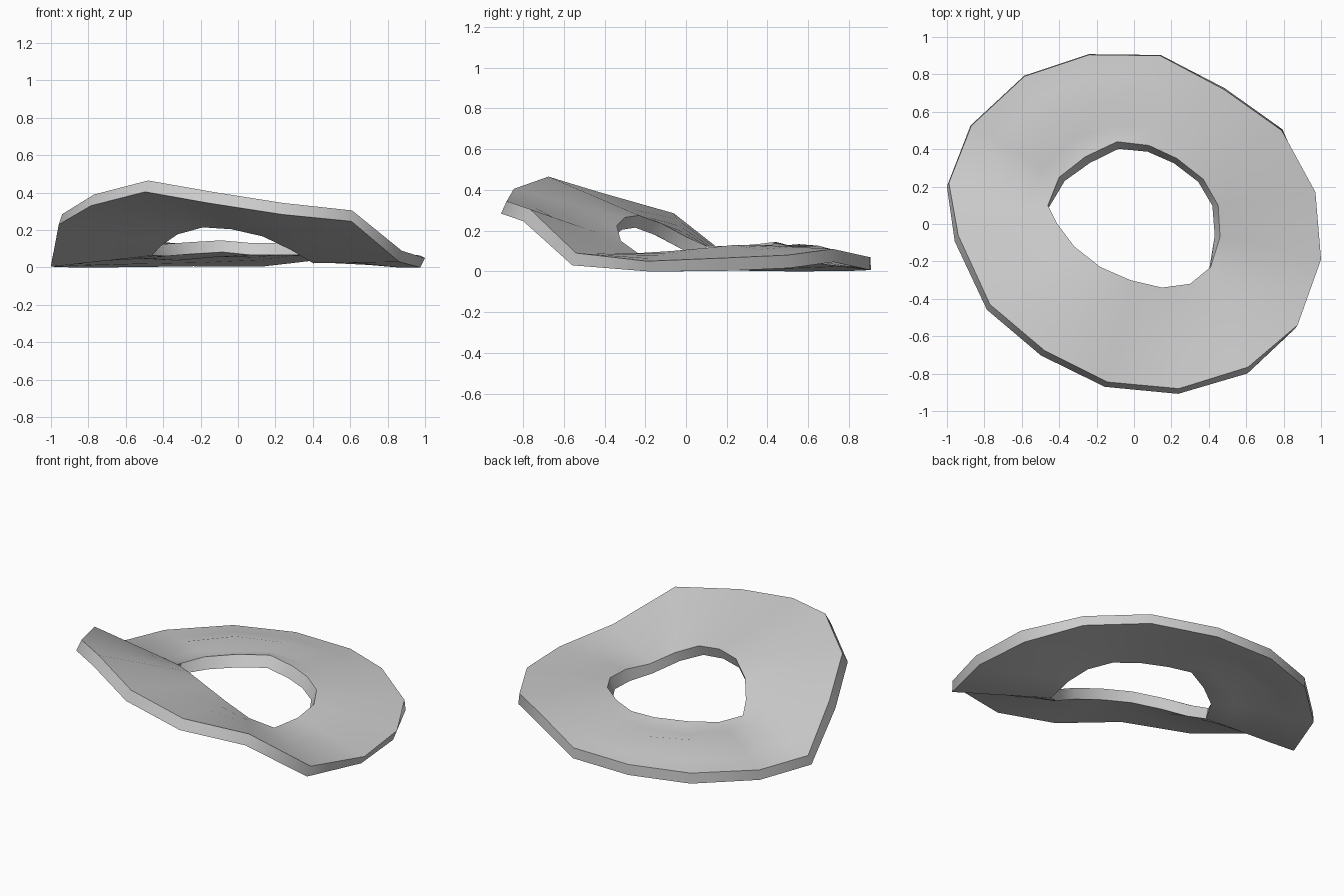
import bpy, bmesh
from mathutils import Vector

if "Cube" in bpy.data.objects:
    bpy.data.objects.remove(bpy.data.objects["Cube"])

THICK = 0.064

# Rims of the top surface, 16 points each, clockwise from the back
outer = [(-.24, .905, .07), (.14, .90, .07), (.48, .72, .11), (.79, .50, .08),
         (.97, .17, .065), (1.0, -.19, .05), (.875, -.54, .09), (.61, -.765, .305),
         (.24, -.88, .345), (-.14, -.845, .405), (-.48, -.675, .465), (-.77, -.43, .39),
         (-.94, -.06, .285), (-.99, .22, .065), (-.87, .525, .06), (-.585, .79, .065)]
inner = [(-.09, .44, .145), (.08, .42, .13), (.23, .35, .13), (.37, .24, .13),
         (.45, .10, .115), (.46, -.07, .10), (.41, -.23, .085), (.30, -.32, .15),
         (.15, -.34, .225), (-.02, -.30, .265), (-.18, -.23, .275), (-.32, -.12, .235),
         (-.41, 0, .17), (-.46, .10, .125), (-.40, .25, .125), (-.26, .36, .135)]
steps = [0, .2, .45, .75, 1]
# Local bumps: (ring, spoke) -> height, a dent by the hole and a low ridge behind it
bump = {(1, 15): -.02, (1, 0): -.01, (2, 14): .02, (2, 15): .03, (2, 0): .015}
n = len(outer)

bm = bmesh.new()

# Top sheet: rings blended between the inner and outer rim
top = []
for r, s in enumerate(steps):
    ring = []
    for k in range(n):
        p = Vector(inner[k]).lerp(Vector(outer[k]), s)
        p.z += bump.get((r, k), 0)
        ring.append(bm.verts.new(p))
    top.append(ring)


def bridge(a, b):
    for k in range(n):
        j = (k + 1) % n
        bm.faces.new((a[k], a[j], b[j], b[k]))


for a, b in zip(top, top[1:]):
    bridge(a, b)
bm.normal_update()


def flare(r, k):
    """Sideways slant of the rim walls on the underside."""
    if r == 0 and (k <= 5 or k >= 14):
        return -.025
    if r == len(steps) - 1:
        return -.02 if k in (4, 5) else (0 if k == 6 else .012)
    return 0


# Underside: offset along the normals and resting on the ground
low = []
for r, ring in enumerate(top):
    pts = []
    for k, v in enumerate(ring):
        d = v.normal if v.normal.z > 0 else -v.normal
        p = v.co - d * THICK
        p += Vector((p.x, p.y, 0)).normalized() * flare(r, k)
        p.z = max(p.z, 0)
        pts.append(p)
    low.append(pts)
bottom = [[bm.verts.new(p) for p in pts] for pts in low]
for a, b in zip(bottom, bottom[1:]):
    bridge(b, a)

# Inner and outer walls
bridge(bottom[0], top[0])
bridge(top[-1], bottom[-1])
bmesh.ops.recalc_face_normals(bm, faces=bm.faces[:])

mesh = bpy.data.meshes.new("warped_ring_slice")
bm.to_mesh(mesh)
bm.free()
ob = bpy.data.objects.new("warped_ring_slice", mesh)
bpy.context.collection.objects.link(ob)
bpy.context.view_layer.objects.active = ob
ob.select_set(True)
bpy.ops.object.shade_smooth_by_angle(angle=0.8)
